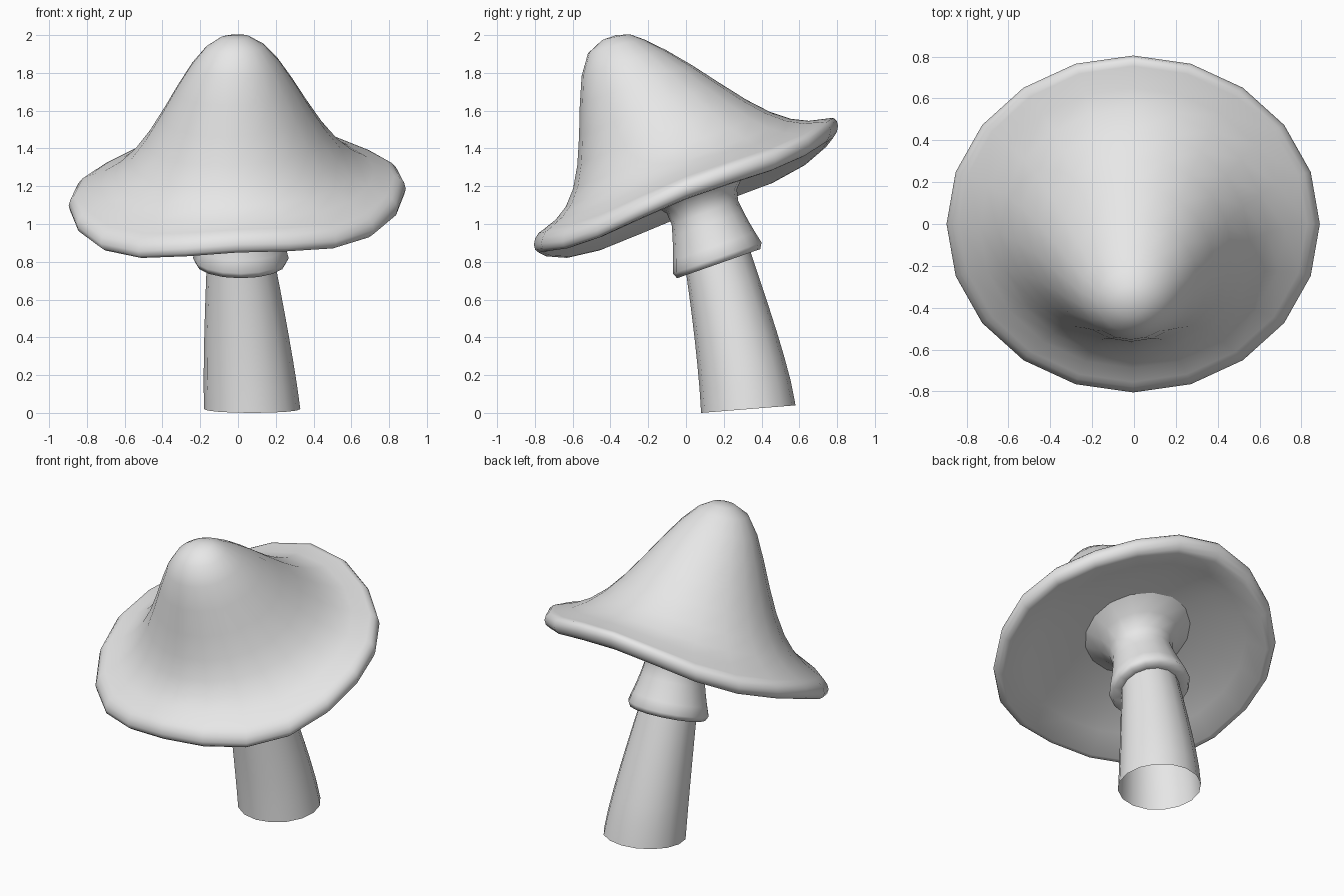
import bpy
import bmesh
from math import cos, sin, pi, exp, radians

if "Cube" in bpy.data.objects:
    bpy.data.objects.remove(bpy.data.objects["Cube"], do_unlink=True)

grey = bpy.data.materials.new("plain grey")
grey.use_nodes = True
grey.diffuse_color = (0.8, 0.8, 0.8, 1)
grey.node_tree.nodes["Principled BSDF"].inputs["Base Color"].default_value = grey.diffuse_color


def loft(name, rings, sides, roll=0.0, sag=0.0, wave=0.0):
    """Skin tilted ellipses given as (centre x, y, z, half width, half depth, slope)."""
    bm = bmesh.new()
    loops = []
    for centre_x, centre_y, centre_z, width, depth, slope in rings:
        loop = []
        for step in range(sides):
            angle = 2 * pi * step / sides
            across, along = width * cos(angle), depth * sin(angle)
            height = centre_z + slope * along + roll * across
            height -= sag * across ** 2 + wave * (across * along) ** 2
            loop.append(bm.verts.new((centre_x + across, centre_y + along, height)))
        loops.append(loop)
    for lower, upper in zip(loops, loops[1:]):
        for step in range(sides):
            after = (step + 1) % sides
            bm.faces.new((lower[step], lower[after], upper[after], upper[step]))
    bmesh.ops.remove_doubles(bm, verts=bm.verts, dist=0.001)
    mesh = bpy.data.meshes.new(name)
    bm.to_mesh(mesh)
    bm.free()
    mesh.materials.append(grey)
    obj = bpy.data.objects.new(name, mesh)
    bpy.context.collection.objects.link(obj)
    bpy.ops.object.select_all(action="DESELECT")
    obj.select_set(True)
    bpy.context.view_layer.objects.active = obj
    bpy.ops.object.shade_smooth_by_angle(angle=radians(100))


def cap_ring(radius, height, shift, slope=0.39):
    """One ring of the cap, which is wider than deep towards the rim."""
    width = radius * (1.05 + 0.09 * radius ** 2)
    return (-0.02 * (1 - radius), shift, height, width, radius, slope)


# Cap: hollow underside, rolled rim, then a bell leaning to the front
rim_radius, rim_height = 0.755, 1.205
cap = []
for step in range(1, 6):
    part = step / 6
    cap.append(cap_ring(rim_radius * part, 1.25 - 0.1 * part ** 2, 0.1 * (1 - part)))
for step in range(7):
    turn = pi * (step / 6 - 0.5)
    cap.append(cap_ring(rim_radius + 0.05 * cos(turn), rim_height + 0.06 * sin(turn), 0))
bell_steps = 9
for step in range(bell_steps + 1):
    radius = 0.67 * (1 - step / bell_steps)
    bell = exp(-(radius / 0.42) ** 2.4)
    cap.append(cap_ring(radius, 1.25 + 0.75 * bell, max(-0.41 * bell, -0.37),
                        0.39 - 0.2 * bell ** 4))
loft("cap", cap, 20, roll=0.05, sag=0.08, wave=0.4)

# Stalk: curved, narrowing upwards and open at the foot
stalk = []
for step in range(7):
    part = step / 6
    bend = part ** 1.25
    stalk.append((0.075 - 0.06 * part, 0.33 - 0.16 * bend, 0.02 + 0.78 * part,
                  0.255 - 0.075 * bend, 0.25 - 0.08 * bend, 0.08 + 0.25 * part ** 3))
loft("stalk", stalk, 16)


def collar_ring(radius, height):
    """One ring of the collar, centred on the leaning neck."""
    return (0.015, 0.165 - 0.27 * (height - 0.82), height, radius * 1.08, radius, 0.35)


# Collar: turned-under lip, then a skirt closing to the neck and flaring into the cap
collar = [collar_ring(0.16, 0.8), collar_ring(0.22, 0.79)]
for step in range(8):
    height = 0.82 + 0.06 * step
    skirt = max(0, 1.16 - height) / 0.34
    flare = max(0, height - 1.06) / 0.18
    collar.append(collar_ring(0.165 + 0.07 * skirt ** 1.5 + 0.16 * flare ** 2, height))
loft("collar", collar, 16)
